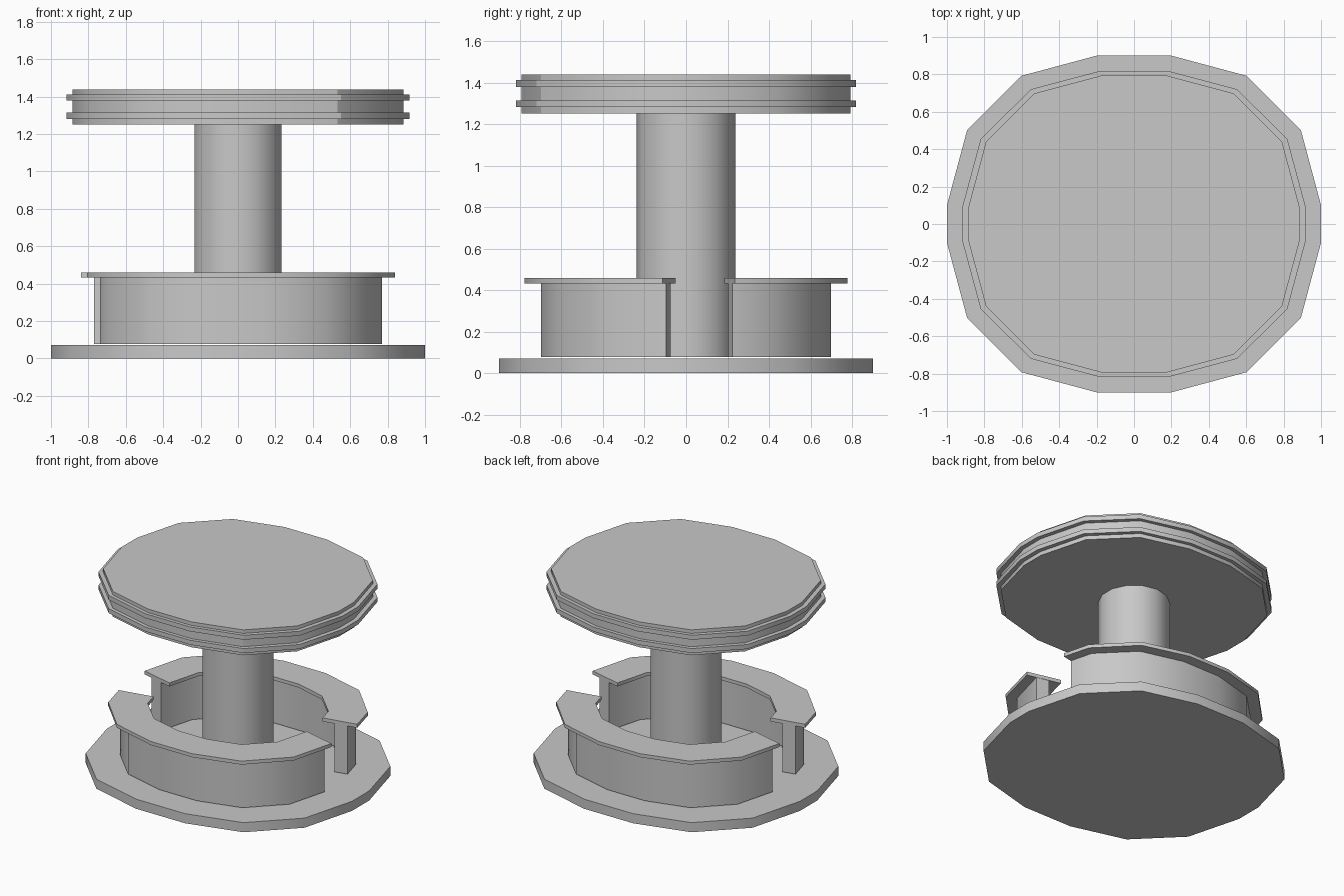
import bpy, bmesh
from math import cos, sin, radians, pi
from mathutils import Vector, Matrix

cube = bpy.data.objects.get("Cube")
if cube:
    bpy.data.objects.remove(cube, do_unlink=True)

# One plain grey for everything
grey = bpy.data.materials.new("plain grey")
grey.use_nodes = True
GREY = (0.58, 0.58, 0.58, 1)
grey.diffuse_color = GREY
grey.node_tree.nodes["Principled BSDF"].inputs["Base Color"].default_value = GREY


def outline(half_x, half_y):
    """Rounded rectangle with three-segment corners."""
    pts = []
    for i, (sx, sy) in enumerate([(1, 1), (-1, 1), (-1, -1), (1, -1)]):
        for k in range(4):
            a = radians(90 * i + 30 * k)
            pts.append(((0.2 * sx + 0.8 * cos(a)) * half_x,
                        (0.1 * sy + 0.8 * sin(a)) * half_y / 0.9))
    return pts


def finish(bm, name, turn=0.0):
    bmesh.ops.rotate(bm, verts=bm.verts, matrix=Matrix.Rotation(turn, 3, 'Z'))
    bmesh.ops.recalc_face_normals(bm, faces=bm.faces)
    mesh = bpy.data.meshes.new(name)
    bm.to_mesh(mesh)
    bm.free()
    mesh.materials.append(grey)
    ob = bpy.data.objects.new(name, mesh)
    bpy.context.collection.objects.link(ob)
    bpy.ops.object.select_all(action='DESELECT')
    ob.select_set(True)
    bpy.context.view_layer.objects.active = ob
    bpy.ops.object.shade_smooth_by_angle(angle=radians(35))
    return ob


def raise_up(bm, height):
    top = bmesh.ops.extrude_face_region(bm, geom=bm.faces[:])["geom"]
    verts = [v for v in top if isinstance(v, bmesh.types.BMVert)]
    bmesh.ops.translate(bm, verts=verts, vec=(0, 0, height))


def slab(name, pts, z0, z1):
    bm = bmesh.new()
    bm.faces.new([bm.verts.new((x, y, z0)) for x, y in pts])
    # The raised copy leaves the first face as the underside
    raise_up(bm, z1 - z0)
    return finish(bm, name)


def crease(ob, corner):
    """Keep the upright edge at one corner sharp."""
    verts = ob.data.vertices
    for edge in ob.data.edges:
        if all((verts[i].co.xy - Vector(corner)).length < 0.001
               for i in edge.vertices):
            edge.use_edge_sharp = True


def half_ring(name, outer, inner, z0, z1, ends, turn):
    """Ring trimmed by two end lines y = slope * x + offset, then raised."""
    bm = bmesh.new()
    loops = [[bm.verts.new((x, y, z0)) for x, y in outline(*size)]
             for size in (outer, inner)]
    n = len(loops[0])
    for i in range(n):
        j = (i + 1) % n
        bm.faces.new((loops[0][i], loops[0][j], loops[1][j], loops[1][i]))
    for slope, offset in ends:
        bmesh.ops.bisect_plane(
            bm, geom=bm.verts[:] + bm.edges[:] + bm.faces[:],
            plane_co=(0, offset, z0), plane_no=Vector((-slope, 1, 0)),
            clear_outer=True)
    raise_up(bm, z1 - z0)
    return finish(bm, name, turn)


# Base
slab("base", outline(1.0, 0.9), 0, 0.071)

# Central column
column = [(0.239 * sin(2 * pi * k / 14), 0.239 * cos(2 * pi * k / 14))
          for k in range(14)]
slab("column", column, 0.077, 1.255)

# Canopy disc with two protruding trim bands
for name, hx, hy, z0, z1 in (("canopy", 0.886, 0.793, 1.251, 1.438),
                             ("lower_trim", 0.918, 0.818, 1.281, 1.314),
                             ("upper_trim", 0.918, 0.818, 1.379, 1.412)):
    pts = outline(hx, hy)
    crease(slab(name, pts, z0, z1), pts[13])

# Counter in two halves, with an opening at each end
for side, turn in (("front", 0), ("back", pi)):
    half_ring(side + "_counter_wall", (0.776, 0.699), (0.68, 0.605),
              0.077, 0.434, [(-0.24, 0.089), (0.21, -0.068)], turn)
    half_ring(side + "_counter_top", (0.847, 0.778), (0.594, 0.532),
              0.433, 0.459, [(-0.25, 0.098), (0.2, -0.074)], turn)
